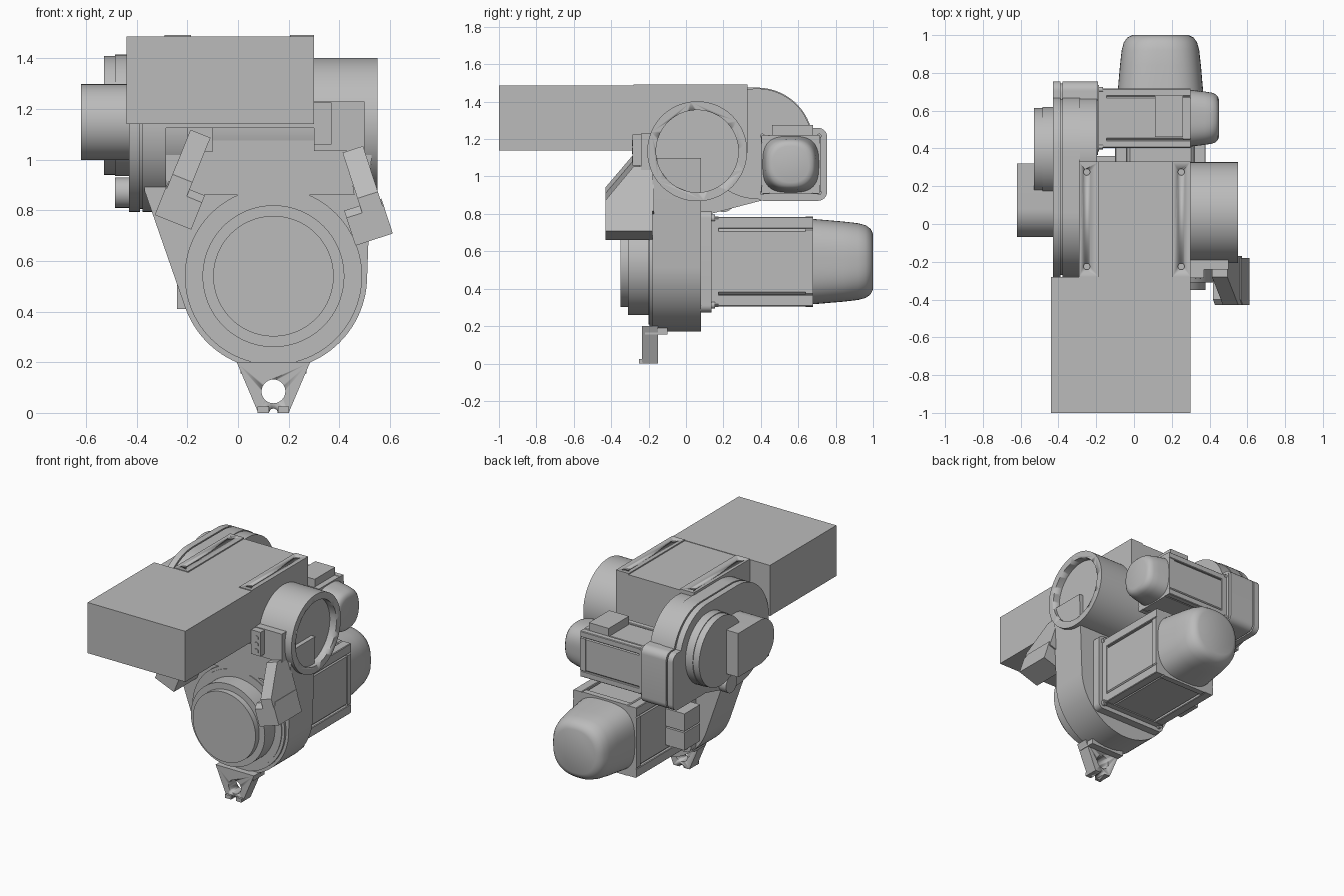
import bpy, bmesh, math
from mathutils import Vector, geometry

if "Cube" in bpy.data.objects:
    bpy.data.objects.remove(bpy.data.objects["Cube"], do_unlink=True)

GREY = (0.5, 0.5, 0.5, 1)
mat = bpy.data.materials.new("machine_grey")
mat.use_nodes = True
mat.diffuse_color = GREY
mat.node_tree.nodes["Principled BSDF"].inputs["Base Color"].default_value = GREY


def finish(name, bm, bevel=0):
    bmesh.ops.recalc_face_normals(bm, faces=bm.faces)
    me = bpy.data.meshes.new(name)
    bm.to_mesh(me)
    bm.free()
    me.materials.append(mat)
    ob = bpy.data.objects.new(name, me)
    bpy.context.collection.objects.link(ob)
    if bevel:
        mod = ob.modifiers.new("bevel", "BEVEL")
        mod.width, mod.segments = bevel, 3
    bpy.ops.object.select_all(action="DESELECT")
    ob.select_set(True)
    bpy.context.view_layer.objects.active = ob
    bpy.ops.object.shade_smooth_by_angle(angle=math.radians(30))
    return ob


def place(axis, u, v, d):
    # x-profiles use (y, z), y-profiles use (x, z), z-profiles use (x, y)
    return {"x": (d, u, v), "y": (u, d, v), "z": (u, v, d)}[axis]


def loft(name, rings, axis, bevel=0):
    """Skin a list of (depth, outline) sections and cap both ends."""
    bm = bmesh.new()
    loops = [[bm.verts.new(place(axis, u, v, d)) for u, v in pts] for d, pts in rings]
    for a, b in zip(loops, loops[1:]):
        for i in range(len(a)):
            j = (i + 1) % len(a)
            bm.faces.new((a[i], a[j], b[j], b[i]))
    bm.faces.new(loops[0])
    bm.faces.new(loops[-1])
    return finish(name, bm, bevel)


def prism(name, pts, axis, a, b, bevel=0):
    return loft(name, [(a, pts), (b, pts)], axis, bevel)


def circle(u, v, r, n=64):
    return [(u + r * math.cos(math.tau * i / n), v + r * math.sin(math.tau * i / n)) for i in range(n)]


def cyl(name, u, v, r, axis, a, b, n=64):
    return prism(name, circle(u, v, r, n), axis, a, b)


def box(name, x, y, z, bevel=0):
    return prism(name, [(x[0], y[0]), (x[1], y[0]), (x[1], y[1]), (x[0], y[1])], "z", *z, bevel)


def hull(pts):
    return [pts[i] for i in geometry.convex_hull_2d([Vector(p) for p in pts])]


def chamfered(u, v, h, c):
    return hull([(u + sx * a, v + sz * b) for sx in (-1, 1) for sz in (-1, 1)
                 for a, b in ((h, h - c), (h - c, h))])


def rounded(u, v, h, r):
    return hull([p for sx in (-1, 1) for sz in (-1, 1)
                 for p in circle(u + sx * (h - r), v + sz * (h - r), r, 32)])


def squircle(u, v, r, power, n=64):
    pts = []
    for x, y in circle(0, 0, 1, n):
        k = r / (abs(x) ** power + abs(y) ** power) ** (1 / power)
        pts.append((u + x * k, v + y * k))
    return pts


def cut(ob, cutters):
    for c in cutters:
        mod = ob.modifiers.new("cut", "BOOLEAN")
        mod.operation, mod.object, mod.solver = "DIFFERENCE", c, "EXACT"
        c.hide_render = True
        c.hide_set(True)


CX, CZ = 0.14, 0.54    # lower axis
AY, AZ = 0.06, 1.135   # main tube axis
BY, BZ = 0.38, 1.175   # second cover axis
MY, MZ = 0.56, 1.065   # upper motor axis

# Front beam and mounting block
box("front_beam", (-0.44, 0.30), (-1, -0.28), (1.14, 1.487))
box("mount_block", (-0.29, 0.30), (-0.28, 0.33), (1.125, 1.484))
for side, x in (("left", (0.205, 0.30)), ("right", (-0.29, -0.185))):
    pad = box(side + "_top_pad", x, (-0.28, 0.33), (1.45, 1.492))
    bx = 0.25 if side == "left" else -0.25
    cut(pad, [cyl("bolt_hole_cutter", bx, y, 0.017, "z", 1.47, 1.52, 20) for y in (-0.225, 0.275)])

# Main tube with recessed end
tube = cyl("main_tube", AY, AZ, 0.267, "x", -0.38, 0.55, 96)
cut(tube, [cyl("tube_recess_cutter", AY, AZ, 0.22, "x", 0.50, 0.6, 96)])

# Lower housing: round base widening up into the tube
prism("lower_housing", hull(circle(CX, CZ, 0.37, 96) + [(-0.37, 0.88), (-0.37, 1.1), (0.53, 1.1)]),
      "y", -0.18, 0.08)
prism("housing_front_web", [(-0.2, 0.86), (0.46, 0.86), (0.42, 1.127), (-0.1, 1.127)], "y", -0.2, 0)
for i, (r, y) in enumerate(((0.35, -0.195), (0.33, -0.2), (0.28, -0.31), (0.238, -0.35))):
    cyl(f"front_disc_{i + 1}", CX, CZ, r, "y", y, -0.1, 96)

# Foot bracket
foot = prism("foot_bracket", [(0.08, 0), (0.20, 0), (0.285, 0.2), (-0.005, 0.2)], "y", -0.235, -0.15)
cut(foot, [cyl("foot_hole_cutter", CX, 0.085, 0.047, "y", -0.3, -0.1, 40),
           cyl("foot_notch_cutter", CX, 0, 0.017, "y", -0.3, -0.1, 20)])
for s in (-1, 1):
    box("foot_lip", (CX + s * 0.04 - 0.022, CX + s * 0.04 + 0.022), (-0.25, -0.23), (0, 0.025))
box("foot_bridge", (0.01, 0.27), (-0.22, -0.1), (0.155, 0.19))

# Belt cover in two slabs with a groove, plus its square motor end
cover = hull(circle(AY, AZ, 0.342, 96) + circle(BY, BZ, 0.3, 96))
core = hull(circle(AY, AZ, 0.33, 96) + circle(BY, BZ, 0.288, 96))
for name, pts, a, b in (("outer", cover, -0.43, -0.388), ("core", core, -0.4, -0.36),
                        ("inner", cover, -0.378, -0.285)):
    prism("belt_cover_" + name, pts, "x", a, b)
cyl("belt_cover_bulge", BY, BZ, 0.295, "x", -0.3, -0.195, 96)
for name, h, a, b in (("outer", 0.195, -0.43, -0.388), ("core", 0.183, -0.4, -0.36),
                      ("inner", 0.195, -0.378, -0.19)):
    prism("cover_motor_end_" + name, rounded(MY, MZ, h, 0.05), "x", a, b)

# Side drive on the cover
cyl("side_disc", BY, BZ, 0.24, "x", -0.485, -0.42)
cyl("side_disc_cap", BY, BZ, 0.235, "x", -0.53, -0.48)
cyl("side_stub", 0.2, 0.87, 0.06, "x", -0.485, -0.42, 32)
prism("side_outlet", hull(circle(0.08, 1.148, 0.15) + [(0.32, 0.998), (0.32, 1.298)]), "x", -0.62, -0.42)


def motor(name, axis, u, v, h, start, flange, body, tip, cap_r):
    prism(name + "_flange", rounded(u, v, h * 1.12, h * 0.15), axis, start, flange)
    prism(name + "_end_plate", chamfered(u, v, h, h * 0.06), axis, flange, flange + 0.04)
    prism(name + "_body", chamfered(u, v, h * 0.97, h * 0.3), axis, flange, body)
    prism(name + "_rear_plate", chamfered(u, v, h, h * 0.3), axis, body - 0.04, body)
    for s in (-1, 1):
        for t in (-1, 1):
            prism(name + "_corner_rail", chamfered(u + s * h * 0.86, v + t * h * 0.86, h * 0.13, 0.004),
                  axis, flange, body)
            cyl(name + "_bolt", u + s * h * 0.96, v + t * h * 0.96, h * 0.08, axis, flange, flange + 0.02, 16)
    length = tip - body
    steps = ((0, 1, 3), (0.5, 0.94, 2.8), (0.75, 0.9, 2.6), (0.88, 0.85, 2.5), (0.96, 0.77, 2.4), (1, 0.65, 2.3))
    loft(name + "_cap", [(body + k * length, squircle(u, v, cap_r * r, p)) for k, r, p in steps], axis)


# Lower motor with its side connectors
motor("lower_motor", "y", CX, CZ + 0.005, 0.242, 0.08, 0.135, 0.68, 1.0, 0.228)
for name, z in (("lower", (0.41, 0.53)), ("upper", (0.54, 0.66))):
    box(name + "_connector", (-0.24, -0.08), (0.19, 0.36), z)

# Upper motor with its top connector
motor("upper_motor", "x", MY, MZ, 0.158, -0.2, -0.185, 0.30, 0.45, 0.15)
box("top_connector", (0.11, 0.26), (0.46, 0.68), (1.2, 1.275))

# Right-hand tube bracket plate with screws
box("tube_bracket_plate", (0.30, 0.50), (-0.24, -0.15), (1.035, 1.23))
box("tube_bracket_rib", (0.30, 0.37), (-0.285, -0.23), (1.06, 1.225))
for z in (1.09, 1.135, 1.18):
    cyl("bracket_screw", 0.34, z, 0.016, "y", -0.29, -0.28, 20)


# Hanging guards: narrow sloped strap and wide shoe, tilted outwards
def guard(name, s, ox, oz, tilt):
    def turn(ob):
        for v in ob.data.vertices:
            x, z = v.co.x, v.co.z
            v.co.x = ox + s * (x * math.cos(tilt) - z * math.sin(tilt))
            v.co.z = oz + x * math.sin(tilt) + z * math.cos(tilt)
        if s < 0:
            ob.data.flip_normals()
    turn(prism(name + "_strap", [(-0.17, 0.02), (-0.28, 0.02), (-0.43, -0.17), (-0.43, -0.23), (-0.17, -0.23)],
               "x", -0.085, 0))
    turn(prism(name + "_shoe", [(-0.18, -0.2), (-0.4, -0.2), (-0.43, -0.23), (-0.43, -0.345), (-0.18, -0.345)],
               "x", -0.15, 0.005))


guard("left_guard", 1, 0.50, 1.035, math.radians(18))
guard("right_guard", -1, -0.195, 1.1, math.radians(22))
box("right_guard_mount", (-0.2, -0.1), (-0.25, -0.15), (1.03, 1.13))
